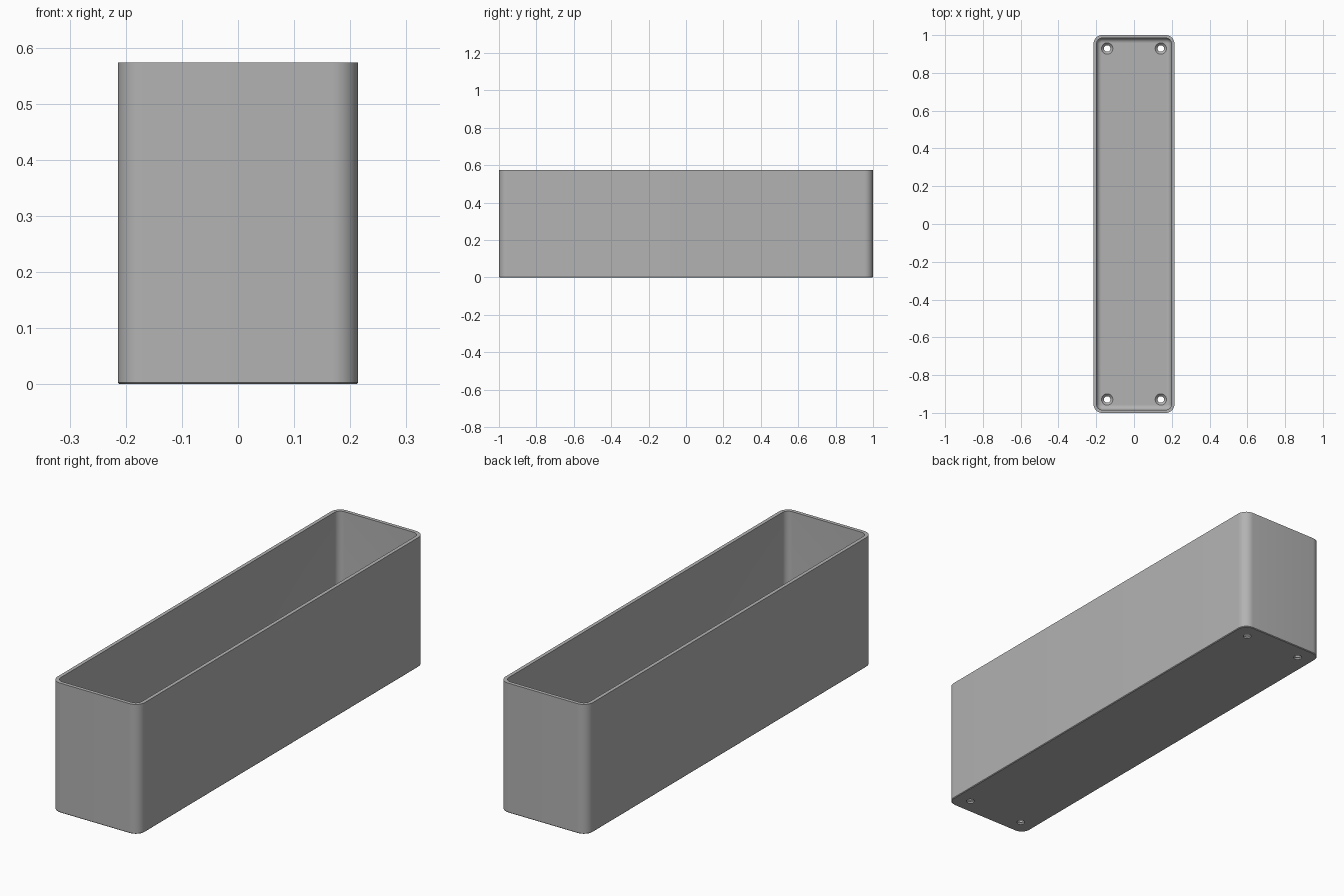
import bpy, bmesh, math

HALF_X, HALF_Y, HEIGHT = 0.214, 1.0, 0.573
CORNER, WALL, FLOOR, FILLET = 0.045, 0.016, 0.02, 0.026
HOLE_X, HOLE_Y = 0.142, 0.929
STEPS = 10

if "Cube" in bpy.data.objects:
    bpy.data.objects.remove(bpy.data.objects["Cube"])

grey = bpy.data.materials.new("plain grey")
grey.use_nodes = True
grey.diffuse_color = (0.45, 0.45, 0.45, 1)
grey.node_tree.nodes["Principled BSDF"].inputs["Base Color"].default_value = grey.diffuse_color


def make_object(name, bm):
    bmesh.ops.recalc_face_normals(bm, faces=bm.faces)
    mesh = bpy.data.meshes.new(name)
    bm.to_mesh(mesh)
    bm.free()
    mesh.materials.append(grey)
    obj = bpy.data.objects.new(name, mesh)
    bpy.context.collection.objects.link(obj)
    return obj


def rounded_ring(bm, inset, z):
    """Rounded rectangle, moved inward by inset, at height z."""
    radius = max(CORNER - inset, 0.004)
    cx, cy = HALF_X - inset - radius, HALF_Y - inset - radius
    ring = []
    for quarter, (sx, sy) in enumerate([(1, 1), (-1, 1), (-1, -1), (1, -1)]):
        for i in range(STEPS + 1):
            a = (quarter + i / STEPS) * math.pi / 2
            ring.append(bm.verts.new((sx * cx + radius * math.cos(a),
                                      sy * cy + radius * math.sin(a), z)))
    return ring


def loft(bm, rings):
    for low, high in zip(rings, rings[1:]):
        for i in range(len(low)):
            j = (i + 1) % len(low)
            bm.faces.new((low[i], low[j], high[j], high[i]))
    bm.faces.new(rings[0])
    bm.faces.new(rings[-1])


# Open trough: outer wall, rim, inner wall, floor fillet
profile = [(0.003, 0), (0, 0.003), (0, HEIGHT), (WALL, HEIGHT)]
for i in range(STEPS + 1):
    a = i / STEPS * math.pi / 2
    profile.append((WALL + FILLET * (1 - math.cos(a)),
                    FLOOR + FILLET * (1 - math.sin(a))))
bm = bmesh.new()
loft(bm, [rounded_ring(bm, inset, z) for inset, z in profile])
trough = make_object("trough", bm)

# Countersunk screw holes in the floor corners
bm = bmesh.new()
for sx in (-1, 1):
    for sy in (-1, 1):
        rings = []
        for radius, z in [(0.017, -0.02), (0.017, 0.007), (0.03, FLOOR), (0.03, FLOOR + 0.02)]:
            circle = bmesh.ops.create_circle(bm, segments=32, radius=radius)["verts"]
            bmesh.ops.translate(bm, verts=circle, vec=(sx * HOLE_X, sy * HOLE_Y, z))
            rings.append(circle)
        loft(bm, rings)
cutter = make_object("hole_cutter", bm)
cutter.hide_render = True

cut = trough.modifiers.new("screw holes", 'BOOLEAN')
cut.object = cutter
cut.solver = 'EXACT'
bpy.ops.object.select_all(action='DESELECT')
bpy.context.view_layer.objects.active = trough
trough.select_set(True)
bpy.ops.object.modifier_apply(modifier=cut.name)
bpy.data.objects.remove(cutter)
bpy.ops.object.shade_smooth_by_angle(angle=math.radians(30))
